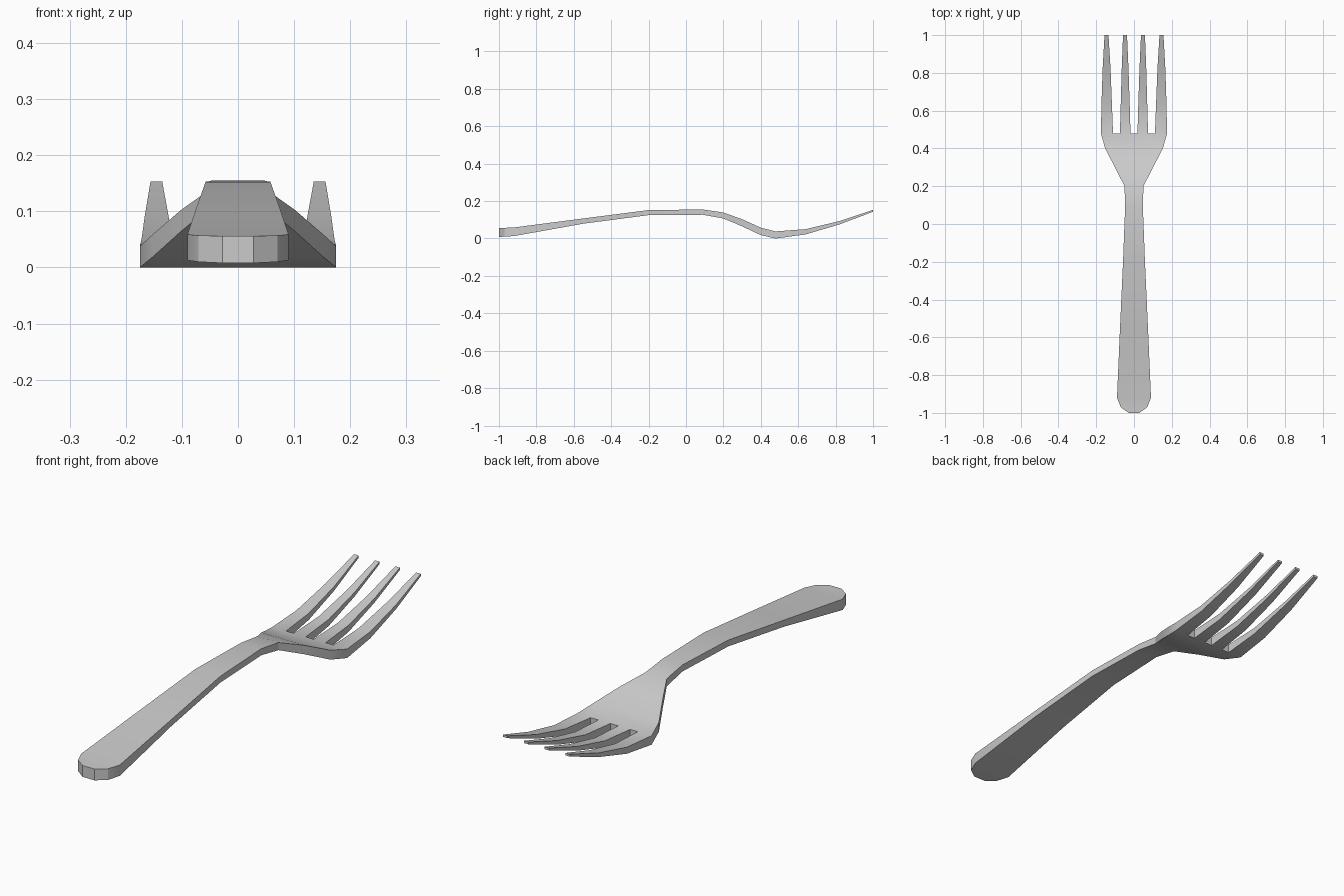
import bpy, bmesh, math

if "Cube" in bpy.data.objects:
    bpy.data.objects.remove(bpy.data.objects["Cube"])

# Side profile: y -> (top z, bottom z)
profile = {
    -1.0: (.056, .008), -.97: (.057, .010), -.92: (.059, .013),
    -.55: (.107, .079), -.2: (.152, .125), .09: (.155, .127),
    .2: (.139, .107), .3: (.103, .065), .4: (.058, .018), .48: (.038, .0),
    .64: (.050, .022), .82: (.093, .075), 1.0: (.153, .143),
}
# Half widths of handle, neck and shoulder
widths = [(-1.0, .028), (-.97, .07), (-.92, .09), (-.55, .074), (-.2, .058),
          (.09, .047), (.2, .050), (.3, .101), (.4, .153)]
# Tine rows: outer tine (inner edge, outer edge), inner tine (inner, outer)
root = .48
tines = {root: (.111, .175, .0185, .0745), .64: (.117, .172, .023, .070),
         .82: (.124, .166, .029, .065), 1.0: (.135, .156, .037, .058)}

bm = bmesh.new()
cache = {}


def vert(x, y, side):
    key = (round(x, 4), y, side)
    if key not in cache:
        cache[key] = bm.verts.new((x, y, profile[y][side]))
    return cache[key]


def slab(lower, upper):
    """Top and bottom face between two rows of (x, y) points, left to right."""
    loop = lower + upper[::-1]
    bm.faces.new([vert(x, y, 0) for x, y in loop])
    bm.faces.new([vert(x, y, 1) for x, y in reversed(loop)])


# Handle and shoulder
rows = [[(-w, y), (w, y)] for y, w in widths]
a, b, c, d = tines[root]
rows.append([(x, root) for x in (-b, -a, -d, -c, c, d, a, b)])
for lo, hi in zip(rows, rows[1:]):
    slab(lo, hi)

# Four tines
ys = list(tines)
for y0, y1 in zip(ys, ys[1:]):
    for i in (0, 2):
        for s in (1, -1):
            slab(*[sorted((s * x, y) for x in tines[y][i:i + 2]) for y in (y0, y1)])

# Side walls along every open edge of the top
keys = {v: k for k, v in cache.items()}
for e in [e for e in bm.edges if e.is_boundary]:
    p, q = (keys[v] for v in e.verts)
    if p[2] == 0:
        bm.faces.new([cache[p], cache[q], cache[(q[0], q[1], 1)], cache[(p[0], p[1], 1)]])
bmesh.ops.recalc_face_normals(bm, faces=bm.faces)

mesh = bpy.data.meshes.new("fork")
bm.to_mesh(mesh)
bm.free()
fork = bpy.data.objects.new("fork", mesh)
bpy.context.collection.objects.link(fork)
bpy.context.view_layer.objects.active = fork
fork.select_set(True)
bpy.ops.object.shade_smooth_by_angle(angle=math.radians(25))
